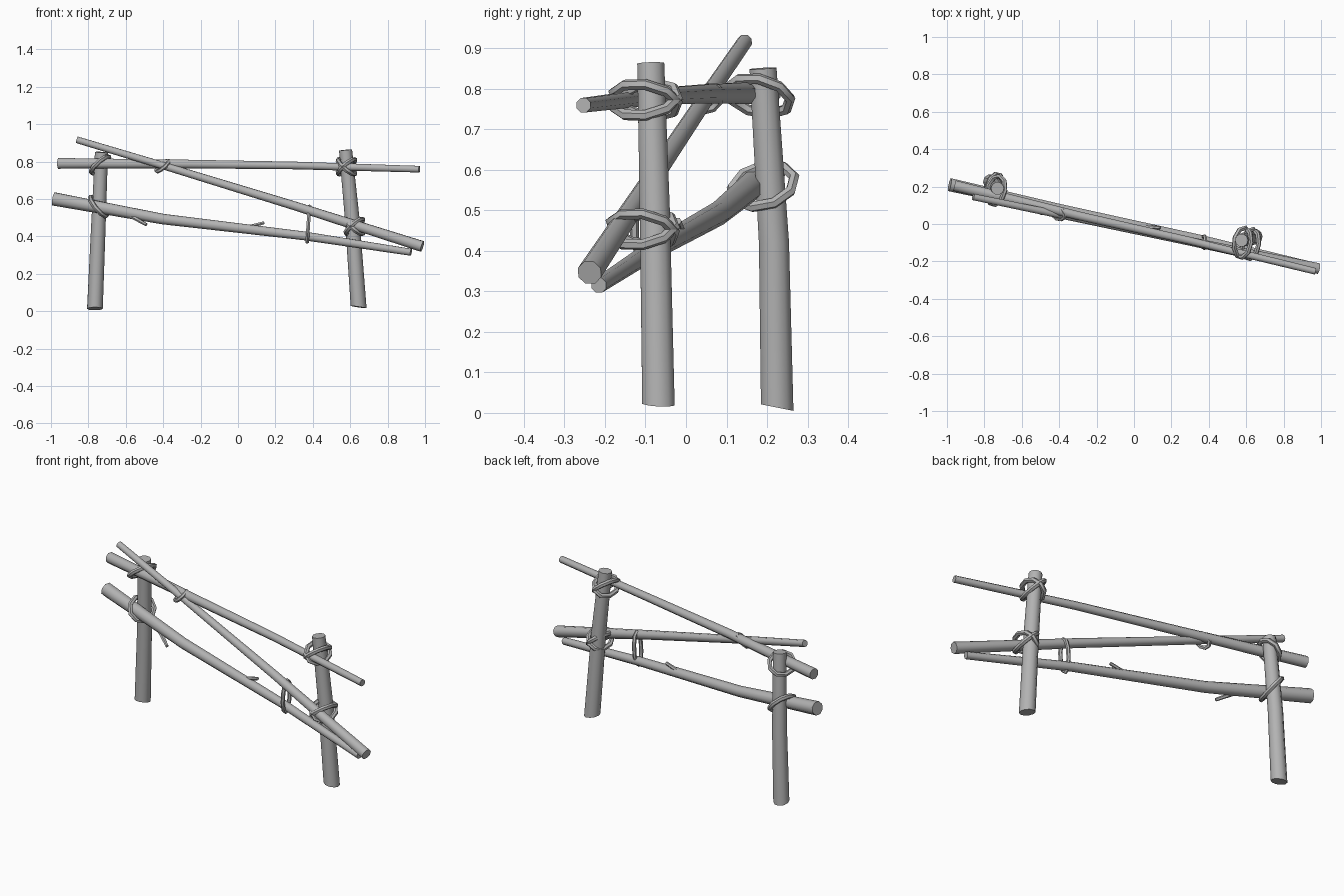
import bpy, bmesh, math
from mathutils import Vector

if "Cube" in bpy.data.objects:
    bpy.data.objects.remove(bpy.data.objects["Cube"])

wood = bpy.data.materials.new("plain grey")
wood.use_nodes = True
GREY = (0.45, 0.45, 0.45, 1)
wood.diffuse_color = GREY
wood.node_tree.nodes["Principled BSDF"].inputs["Base Color"].default_value = GREY


def tube(name, points, radii, sides=8, closed=False, cut=None):
    """Skin a path with round sections; cut is the normal of the first end."""
    pts = [Vector(p) for p in points]
    n = len(pts)
    bm = bmesh.new()
    rings = []
    ref = None
    for i, p in enumerate(pts):
        if closed:
            d = (pts[(i + 1) % n] - pts[i - 1]).normalized()
        else:
            d = (pts[min(i + 1, n - 1)] - pts[max(i - 1, 0)]).normalized()
        if ref is None:
            if closed:
                ref = (pts[0] - pts[n // 2]).cross(pts[n // 4] - pts[0])
            else:
                ref = Vector((0, 1, 0)) if abs(d.z) > 0.7 else Vector((0, 0, 1))
        u = (ref - d * ref.dot(d)).normalized()
        v = d.cross(u)
        ring = []
        for k in range(sides):
            t = math.tau * (k + 0.5) / sides
            off = (u * math.cos(t) + v * math.sin(t)) * radii[i]
            if cut and i == 0:
                nrm = Vector(cut)
                off -= d * (off.dot(nrm) / d.dot(nrm))
            ring.append(bm.verts.new(p + off))
        rings.append(ring)
    for i in range(n if closed else n - 1):
        a, b = rings[i], rings[(i + 1) % n]
        for k in range(sides):
            m = (k + 1) % sides
            bm.faces.new((a[k], a[m], b[m], b[k]))
    if not closed:
        bm.faces.new(rings[0][::-1])
        bm.faces.new(rings[-1])
    bmesh.ops.recalc_face_normals(bm, faces=bm.faces)
    mesh = bpy.data.meshes.new(name)
    bm.to_mesh(mesh)
    bm.free()
    mesh.materials.append(wood)
    ob = bpy.data.objects.new(name, mesh)
    bpy.context.collection.objects.link(ob)
    bpy.ops.object.select_all(action="DESELECT")
    ob.select_set(True)
    bpy.context.view_layer.objects.active = ob
    bpy.ops.object.shade_smooth_by_angle(angle=math.radians(50))
    return ob


def lashing(name, centre, a, b, r=0.0135, count=9):
    """Closed rope loop spanned by the half axes a and b."""
    c, a, b = Vector(centre), Vector(a), Vector(b)
    angles = [math.tau * i / count for i in range(count)]
    path = [c + a * math.cos(t) + b * math.sin(t) for t in angles]
    tube(name, path, [r] * count, sides=6, closed=True)


# Posts
tube("right_side_post", [(-0.765, 0.225, 0.013), (-0.748, 0.217, 0.42), (-0.73, 0.19, 0.85)],
     [0.042, 0.039, 0.035], 10, cut=(0, 0.2, 1))
tube("left_side_post", [(0.645, -0.068, 0.022), (0.61, -0.077, 0.5), (0.575, -0.087, 0.862)],
     [0.042, 0.039, 0.035], 10, cut=(0.15, 0.05, 1))

# Rails
tube("top_rail", [(-0.96, 0.205, 0.79), (-0.3, 0.045, 0.787), (0.3, -0.09, 0.779), (0.97, -0.253, 0.759)],
     [0.031, 0.025, 0.022, 0.019])
tube("diagonal_rail", [(-0.86, 0.145, 0.916), (-0.4, 0.05, 0.778), (0.3, -0.093, 0.564), (0.985, -0.238, 0.346)],
     [0.019, 0.021, 0.025, 0.031])
tube("lower_rail", [(-0.985, 0.21, 0.6), (-0.4, 0.08, 0.492), (0.35, -0.08, 0.403), (0.925, -0.215, 0.315)],
     [0.038, 0.03, 0.025, 0.02])

# Broken twigs on the lower rail
tube("lower_twig", [(-0.6, 0.12, 0.525), (-0.49, 0.055, 0.462)], [0.013, 0.009], 6)
tube("upper_twig", [(0.02, -0.01, 0.44), (0.14, -0.02, 0.473)], [0.012, 0.009], 6)

# Rope loops on the right post
lashing("right_top_lashing", (-0.737, 0.18, 0.782), (0.047, 0, 0.042), (0.012, 0.078, -0.014))
lashing("right_lower_lashing", (-0.745, 0.19, 0.56), (-0.043, 0, 0.05), (0.012, 0.078, 0.014))

# Crossed rope loops on the left post
for z, x, y, tag in ((0.772, 0.58, -0.1, "top"), (0.453, 0.622, -0.107, "lower")):
    for s in (1, -1):
        lashing(f"left_{tag}_lashing_{'a' if s > 0 else 'b'}", (x, y, z),
                (0.045, 0, 0.038 * s), (0.008, 0.08, -0.012 * s))

# Rope loops joining pairs of rails
lashing("upper_rail_tie", (-0.403, 0.055, 0.776), (0.033, 0, 0.028), (-0.008, 0.031, 0.008), 0.011)
lashing("lower_rail_tie", (0.376, -0.097, 0.465), (0.006, 0, 0.094), (0, 0.032, 0), 0.011, 10)
